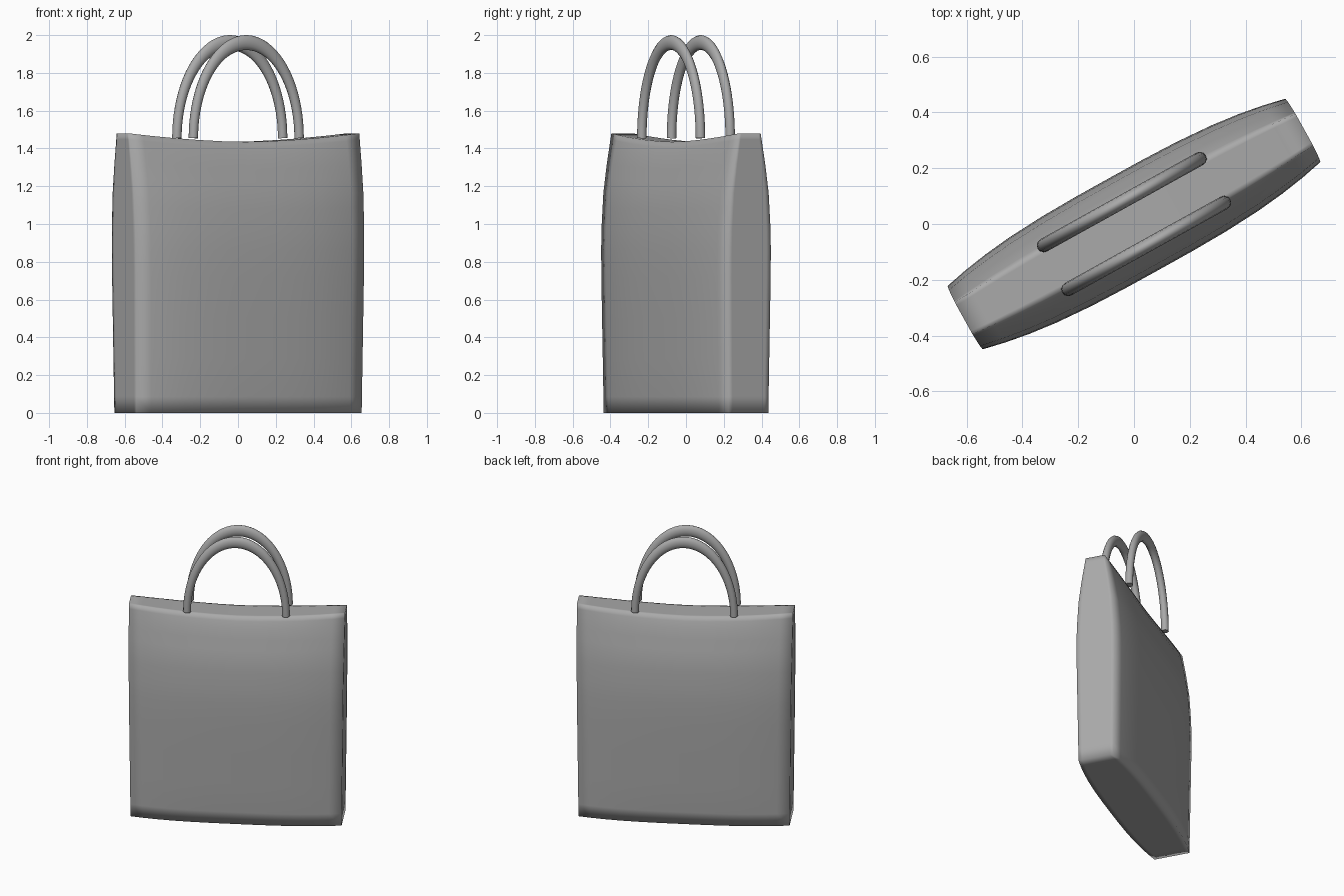
import bpy, bmesh, math
from mathutils import Vector

cube = bpy.data.objects.get("Cube")
if cube:
    bpy.data.objects.remove(cube, do_unlink=True)

TURN = math.radians(29)  # the bag stands at an angle to the axes

grey = bpy.data.materials.new("plain grey")
grey.use_nodes = True
colour = (0.4, 0.4, 0.4, 1)
grey.diffuse_color = colour
grey.node_tree.nodes["Principled BSDF"].inputs["Base Color"].default_value = colour


def blend(points, t):
    """Linear interpolation through (height, value) pairs."""
    for (t0, a), (t1, b) in zip(points, points[1:]):
        if t <= t1:
            return a + (b - a) * (t - t0) / (t1 - t0)
    return points[-1][1]


# Profiles by relative height: half width, half depth at the ends and the middle
WIDTH = [(0, .682), (.5, .69), (1, .698)]
END = [(0, .12), (.5, .13), (.65, .13), (.8, .115), (.9, .093), (1, .065)]
MIDDLE = [(0, .168), (.06, .175), (.5, .187), (.65, .186), (.8, .165), (.95, .115), (1, .085)]

# Bag body: a box cut into a grid, then bulged and sagged
bm = bmesh.new()
bmesh.ops.create_cube(bm, size=2)
cuts = {
    0: [s * p for p in (.2, .4, .6, .75, .88) for s in (-1, 1)] + [0],
    1: [-.8, 0, .8],
    2: [-.88, -.6, -.3, 0, .2, .35, .5, .6, .7, .8, .9, .96],
}
for axis, places in cuts.items():
    normal = Vector([float(i == axis) for i in range(3)])
    for p in places:
        bmesh.ops.bisect_plane(bm, geom=bm.verts[:] + bm.edges[:] + bm.faces[:],
                               plane_co=normal * p, plane_no=normal)
for v in bm.verts:
    a, b, t = v.co.x, v.co.y, (v.co.z + 1) / 2
    end, middle = blend(END, t), blend(MIDDLE, t)
    depth = end + (middle - end) * (1 - abs(a) ** 3)
    v.co = (a * blend(WIDTH, t), b * depth, 1.435 * t + .045 * abs(a) ** 1.7 * t ** 4)
for f in bm.faces:
    f.smooth = True
mesh = bpy.data.meshes.new("bag_body")
bm.to_mesh(mesh)
bm.free()
body = bpy.data.objects.new("bag_body", mesh)
body.rotation_euler.z = TURN
mesh.materials.append(grey)
bpy.context.collection.objects.link(body)


# Handles: half rings stretched upward
def handle(name, side):
    curve = bpy.data.curves.new(name, 'CURVE')
    curve.dimensions = '3D'
    curve.bevel_depth = .025
    curve.bevel_resolution = 4
    curve.use_fill_caps = True
    steps = 40
    spline = curve.splines.new('POLY')
    spline.points.add(steps)
    for i, p in enumerate(spline.points):
        ang = math.pi * i / steps
        p.co = (.32 * math.cos(ang), 0, .32 * math.sin(ang), 1)
    spline.use_smooth = True
    curve.materials.append(grey)
    ob = bpy.data.objects.new(name, curve)
    offset = .09 * side
    ob.location = (-offset * math.sin(TURN), offset * math.cos(TURN), 1.455)
    ob.rotation_euler.z = TURN
    ob.scale.z = 1.58
    bpy.context.collection.objects.link(ob)


handle("front_handle", -1)
handle("back_handle", 1)
